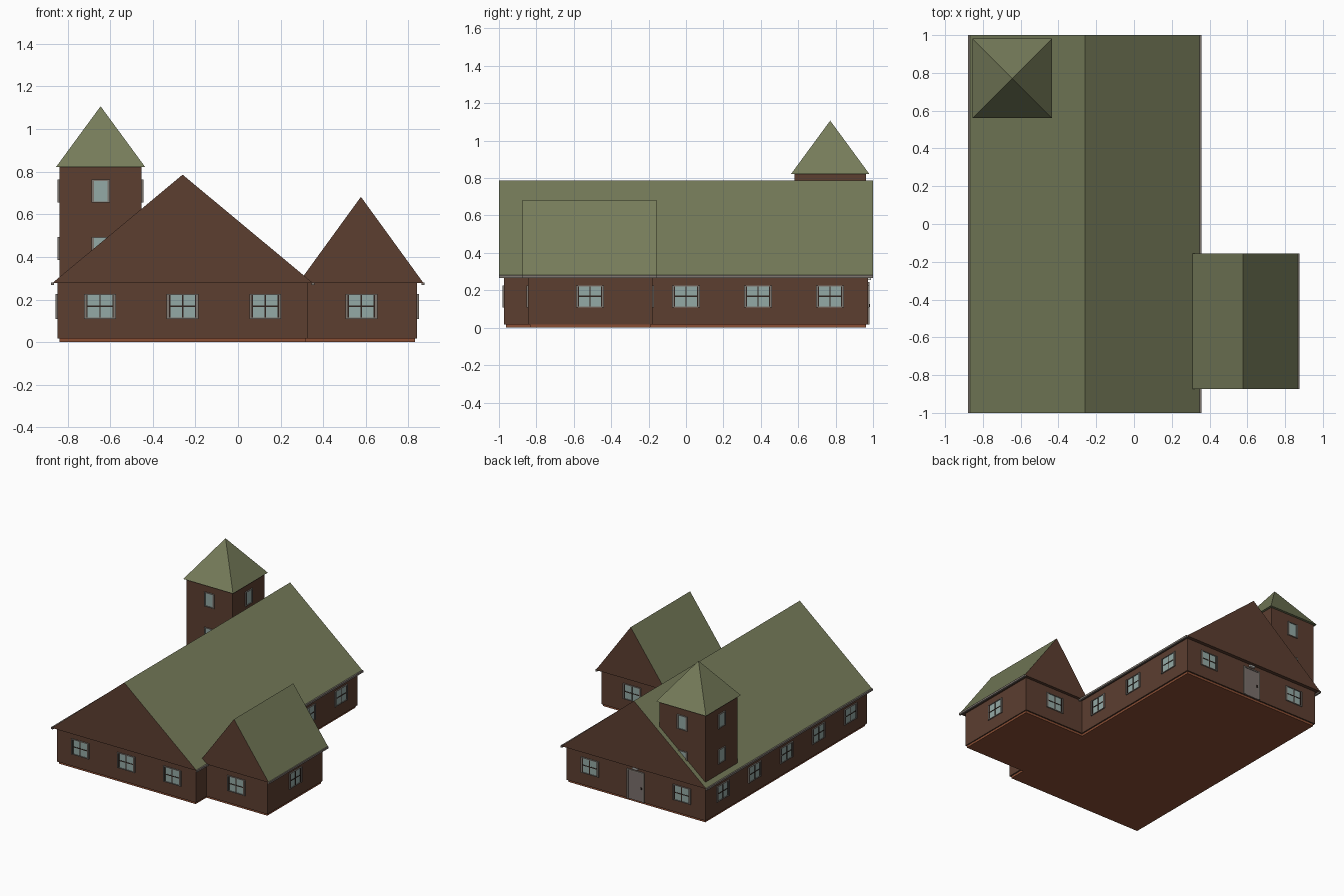
import bpy, bmesh, math
from mathutils import Matrix, Vector

if "Cube" in bpy.data.objects:
    bpy.data.objects.remove(bpy.data.objects["Cube"])


def material(name, r, g, b):
    """Flat colour from 0-255 sRGB values."""
    m = bpy.data.materials.new(name)
    lin = [((c / 255 + 0.055) / 1.055) ** 2.4 for c in (r, g, b)]
    m.diffuse_color = (*lin, 1)
    m.use_nodes = True
    m.node_tree.nodes["Principled BSDF"].inputs["Base Color"].default_value = m.diffuse_color
    return m


WALL = material("brown_wall", 92, 62, 48)
ROOF = material("green_roof", 118, 124, 90)
BASE = material("rust_base", 138, 78, 52)
TRIM = material("grey_trim", 128, 120, 113)
GLASS = material("pale_glass", 148, 170, 166)
DARK = material("dark_bars", 48, 36, 30)
DOOR = material("door_grey", 122, 112, 108)
LAMP = material("lamp_white", 215, 215, 210)


def add_box(bm, lo, hi, mat=0):
    size = Vector(hi) - Vector(lo)
    mid = (Vector(hi) + Vector(lo)) / 2
    mtx = Matrix.Translation(mid) @ Matrix.Diagonal((*size, 1))
    verts = bmesh.ops.create_cube(bm, size=1, matrix=mtx)["verts"]
    for f in {f for v in verts for f in v.link_faces}:
        f.material_index = mat


def finish(bm, name, mats, loc=(0, 0, 0), turn=0):
    bmesh.ops.recalc_face_normals(bm, faces=bm.faces)
    me = bpy.data.meshes.new(name)
    bm.to_mesh(me)
    bm.free()
    for m in mats:
        me.materials.append(m)
    ob = bpy.data.objects.new(name, me)
    ob.location = loc
    ob.rotation_euler.z = math.radians(turn)
    bpy.context.collection.objects.link(ob)
    return ob


def box(name, lo, hi, mat):
    bm = bmesh.new()
    add_box(bm, lo, hi)
    return finish(bm, name, [mat])


def gable_roof(name, xm, half, y0, y1, z0, z1):
    """Triangular prism: green slopes, brown gable ends and soffit."""
    bm = bmesh.new()
    tri = [bm.verts.new((x, y0, z)) for x, z in
           ((xm - half, z0), (xm + half, z0), (xm, z1))]
    face = bm.faces.new(tri)
    ext = bmesh.ops.extrude_face_region(bm, geom=[face], use_keep_orig=True)
    moved = [g for g in ext["geom"] if isinstance(g, bmesh.types.BMVert)]
    bmesh.ops.translate(bm, verts=moved, vec=(0, y1 - y0, 0))
    bmesh.ops.recalc_face_normals(bm, faces=bm.faces)
    for f in bm.faces:
        f.material_index = 1 if f.normal.z > 0.1 else 0
    finish(bm, name, [WALL, ROOF])


def window(name, loc, turn, w=0.15, h=0.118, bars=True):
    """Framed pane; local front is -y, turned about z."""
    bm = bmesh.new()
    a, b, t = w / 2, h / 2, 0.011
    add_box(bm, (-a + 0.004, -0.003, -b), (a - 0.004, 0.002, b), 1)
    for s in (-1, 1):
        x = s * (a - t / 2)
        add_box(bm, (x - t / 2, -0.009, -b), (x + t / 2, 0.002, b), 0)
        z = s * (b - t / 4)
        add_box(bm, (-a + t, -0.008, z - t / 4), (a - t, 0.002, z + t / 4), 0)
        if bars:  # dark inner edge of the sash
            x = s * (a - t - 0.003)
            add_box(bm, (x - 0.003, -0.005, -b + t / 2), (x + 0.003, 0.001, b - t / 2), 2)
    if bars:
        add_box(bm, (-0.003, -0.006, -b + t / 2), (0.003, 0.001, b - t / 2), 2)
        add_box(bm, (-a + t, -0.0055, -0.003), (a - t, 0.001, 0.003), 2)
    finish(bm, name, [TRIM, GLASS, DARK], loc, turn)


# Hall and side wing: base plinths and walls
box("hall_base", (-0.837, -0.963, 0), (0.317, 0.963, 0.018), BASE)
box("wing_base", (0.317, -0.835, 0), (0.832, -0.19, 0.018), BASE)
box("hall_walls", (-0.847, -0.973, 0.017), (0.327, 0.973, 0.28), WALL)
box("wing_walls", (0.327, -0.845, 0.017), (0.84, -0.18, 0.28), WALL)

# Gabled roofs with gutters along the eaves
gable_roof("hall_roof", -0.26, 0.612, -1, 1, 0.277, 0.786)
gable_roof("wing_roof", 0.577, 0.294, -0.873, -0.157, 0.277, 0.682)
box("hall_gutter_left", (-0.878, -1, 0.267), (-0.864, 1, 0.281), TRIM)
box("hall_gutter_right", (0.344, -1, 0.267), (0.358, 1, 0.281), TRIM)
box("wing_gutter", (0.861, -0.873, 0.267), (0.875, -0.157, 0.281), TRIM)

# Tower with pyramid roof
TX, TY = -0.645, 0.771
box("tower_walls", (TX - 0.193, TY - 0.192, 0.279), (TX + 0.193, TY + 0.192, 0.823), WALL)
bm = bmesh.new()
bmesh.ops.create_cone(bm, cap_ends=True, segments=4, radius1=0.21 * math.sqrt(2),
                      radius2=0, depth=0.286,
                      matrix=Matrix.Rotation(math.pi / 4, 4, "Z"))
bmesh.ops.remove_doubles(bm, verts=bm.verts, dist=1e-5)
finish(bm, "tower_roof", [ROOF], (TX, TY, 0.821 + 0.143))

# Tower windows on every side, two storeys
for i in range(4):
    ang = math.radians(90 * i)
    pos = (TX + 0.193 * math.sin(ang), TY - 0.192 * math.cos(ang))
    for z, level in ((0.44, "lower"), (0.709, "upper")):
        if not (i == 1 and level == "lower"):  # buried in the roof
            window(f"tower_window_{level}_{i}", (*pos, z), 90 * i, 0.086, 0.108, False)

# Ground-floor windows
Z = 0.168
for x in (-0.648, -0.26, 0.128):
    window("front_window", (x, -0.973, Z), 0)
    if x != -0.26:
        window("back_window", (x, 0.973, Z), 180)
for y in (-0.77, -0.385, 0, 0.385, 0.77):
    window("left_window", (-0.847, y, Z), 270)
    if y >= 0:
        window("right_window", (0.327, y, Z), 90)
window("wing_window_front", (0.579, -0.845, Z), 0)
window("wing_window_back", (0.579, -0.18, Z), 180)
window("wing_window_side", (0.84, -0.513, Z), 90)

# Back door with frame, handle and lamp above
bm = bmesh.new()
add_box(bm, (-0.062, -0.004, 0.018), (0.062, 0.002, 0.234), 0)
for s in (-1, 1):
    add_box(bm, (s * 0.067 - 0.006, -0.009, 0.018), (s * 0.067 + 0.006, 0.002, 0.234), 1)
add_box(bm, (-0.073, -0.009, 0.234), (0.073, 0.002, 0.244), 1)
add_box(bm, (0.044, -0.01, 0.112), (0.052, -0.003, 0.128), 2)
add_box(bm, (-0.022, -0.016, 0.256), (0.022, 0.002, 0.268), 3)
finish(bm, "back_door", [DOOR, TRIM, DARK, LAMP], (-0.26, 0.973, 0), 180)
